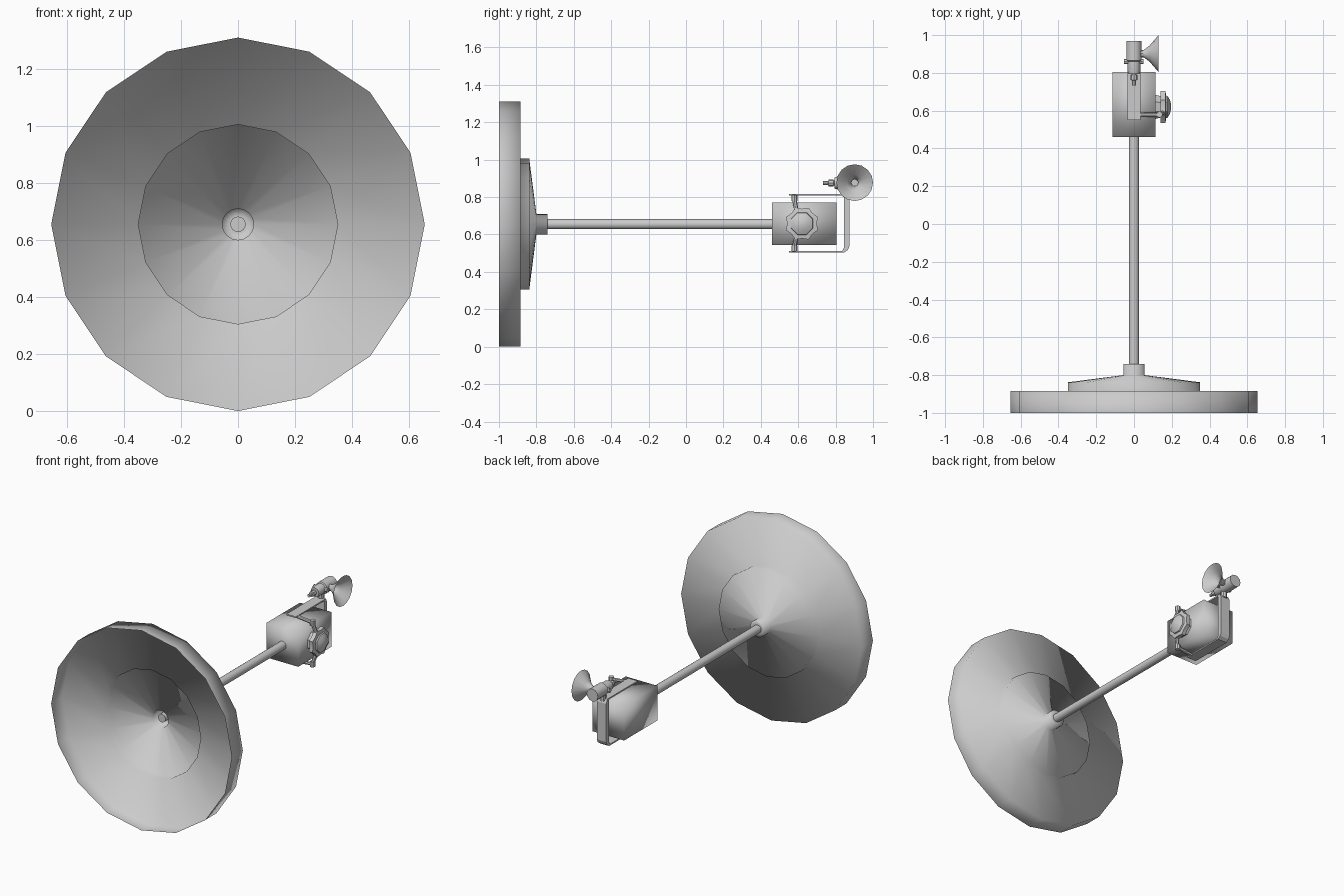
import bpy, bmesh, math
from mathutils import Vector

if "Cube" in bpy.data.objects:
    bpy.data.objects.remove(bpy.data.objects["Cube"])

ZC = 0.655  # height of the main axis


def finish(name, bm, angle=None):
    bmesh.ops.remove_doubles(bm, verts=bm.verts, dist=1e-5)
    bmesh.ops.recalc_face_normals(bm, faces=bm.faces)
    me = bpy.data.meshes.new(name)
    bm.to_mesh(me)
    bm.free()
    ob = bpy.data.objects.new(name, me)
    bpy.context.collection.objects.link(ob)
    if angle is None:
        me.shade_smooth()
    elif angle > 0:
        bpy.context.view_layer.objects.active = ob
        ob.select_set(True)
        bpy.ops.object.shade_smooth_by_angle(angle=math.radians(angle))
        ob.select_set(False)
    return ob


def lathe(name, profile, axis, centre, n=16, offset=0.0, angle=40, notch=1.0):
    """Spin (radius, position) points about an x, y or z axis; notch pulls in odd corners."""
    bm = bmesh.new()
    c = Vector(centre)
    rings = []
    for r, t in profile:
        ring = []
        for i in range(n):
            a = 2 * math.pi * i / n + offset
            k = r * (notch if i % 2 else 1)
            u, v = k * math.cos(a), k * math.sin(a)
            p = {'x': (t, u, v), 'y': (u, t, v), 'z': (u, v, t)}[axis]
            ring.append(bm.verts.new(c + Vector(p)))
        rings.append(ring)
    for a, b in zip(rings, rings[1:]):
        for i in range(n):
            j = (i + 1) % n
            bm.faces.new((a[i], a[j], b[j], b[i]))
    return finish(name, bm, angle)


def rod(name, p, q, r, n=8):
    p, q = Vector(p), Vector(q)
    d = q - p
    bm = bmesh.new()
    bmesh.ops.create_cone(bm, cap_ends=True, segments=n, radius1=r, radius2=r, depth=d.length)
    bm.transform(d.to_track_quat('Z', 'Y').to_matrix().to_4x4())
    bmesh.ops.translate(bm, verts=bm.verts, vec=(p + q) / 2)
    return finish(name, bm, 40)


def box(name, lo, hi, angle=0):
    lo, hi = Vector(lo), Vector(hi)
    bm = bmesh.new()
    bmesh.ops.create_cube(bm, size=1)
    bmesh.ops.scale(bm, verts=bm.verts, vec=hi - lo)
    bmesh.ops.translate(bm, verts=bm.verts, vec=(lo + hi) / 2)
    return finish(name, bm, angle)


# main dish: thin stepped pan, open to the front, smooth all over
lathe("main_dish", [(0.655, -1), (0.655, -0.885), (0.35, -0.885), (0.35, -0.838),
                    (0.055, -0.80), (0.055, -0.74), (0.027, -0.74)],
      'y', (0, 0, ZC), angle=None)

# mast and equipment body
rod("mast", (0, -0.79, ZC), (0, 0.47, ZC), 0.027, 16)
box("body", (-0.115, 0.46, 0.545), (0.115, 0.805, 0.772), angle=None)

# C-shaped strap around the top, back and bottom of the body
outline = [(0.55, 0.503), (0.845, 0.503), (0.866, 0.518), (0.875, 0.54), (0.875, 0.79),
           (0.862, 0.817), (0.55, 0.817), (0.55, 0.808), (0.845, 0.808),
           (0.845, 0.53), (0.836, 0.512), (0.55, 0.512)]
bm = bmesh.new()
side = bm.faces.new([bm.verts.new((-0.034, y, z)) for y, z in outline])
ext = bmesh.ops.extrude_face_region(bm, geom=[side], use_keep_orig=True)
bmesh.ops.translate(bm, vec=(0.068, 0, 0),
                    verts=[g for g in ext["geom"] if isinstance(g, bmesh.types.BMVert)])
finish("strap", bm, 0)

# side sensor: mount, notched flange and domed lens
SC = (0, 0.62, ZC + 0.003)
lathe("sensor_mount", [(0, 0.11), (0.07, 0.11), (0.06, 0.145)], 'x', SC, 8, math.pi / 8)
lathe("sensor_flange", [(0, 0.14), (0.092, 0.14), (0.092, 0.166), (0.068, 0.17), (0, 0.17)],
      'x', SC, 16, math.pi / 8, notch=0.86)
lathe("sensor_lens", [(0.066, 0.165), (0.062, 0.178), (0.04, 0.19), (0.012, 0.197), (0, 0.197)],
      'x', SC, 8, math.pi / 8)

# struts from the flange to the strap, above and below
for s, label in ((1, "upper"), (-1, "lower")):
    foot = (0.03, 0.578, 0.66 + s * 0.146)
    knee = (0.135, 0.578, 0.66 + s * 0.135)
    rod(label + "_strut_arm", foot, knee, 0.011)
    rod(label + "_strut_leg", knee, (0.153, 0.59, 0.66 + s * 0.07), 0.012)
    rod(label + "_strut_pin", (0.135, 0.58, 0.66 + s * 0.12),
        (0.135, 0.58, 0.66 + s * 0.152), 0.017)

# small antenna on top: post, barrel, nozzle and pivot
AC = (0, 0, 0.875)
rod("antenna_post", (0, 0.86, 0.80), (0, 0.86, 0.86), 0.02)
lathe("antenna_barrel", [(0, 0.795), (0.03, 0.795), (0.034, 0.81), (0.034, 0.86),
                         (0.041, 0.865), (0.041, 0.97), (0, 0.97)], 'y', AC, 12)
lathe("antenna_nozzle", [(0, 0.732), (0.01, 0.732), (0.01, 0.76), (0.018, 0.762),
                         (0.018, 0.788), (0.013, 0.79), (0.013, 0.80)], 'y', AC, 8)
rod("antenna_pivot", (-0.052, 0.86, 0.875), (0.05, 0.86, 0.875), 0.014)

# small dish, open to the right
lathe("small_dish", [(0.018, 0.03), (0.02, 0.052), (0.042, 0.082), (0.098, 0.13)],
      'x', (0, 0.902, 0.877), 16, angle=None)
lathe("small_dish_hub", [(0, 0.03), (0.02, 0.03), (0.02, 0.058), (0, 0.058)],
      'x', (0, 0.902, 0.877), 8)
